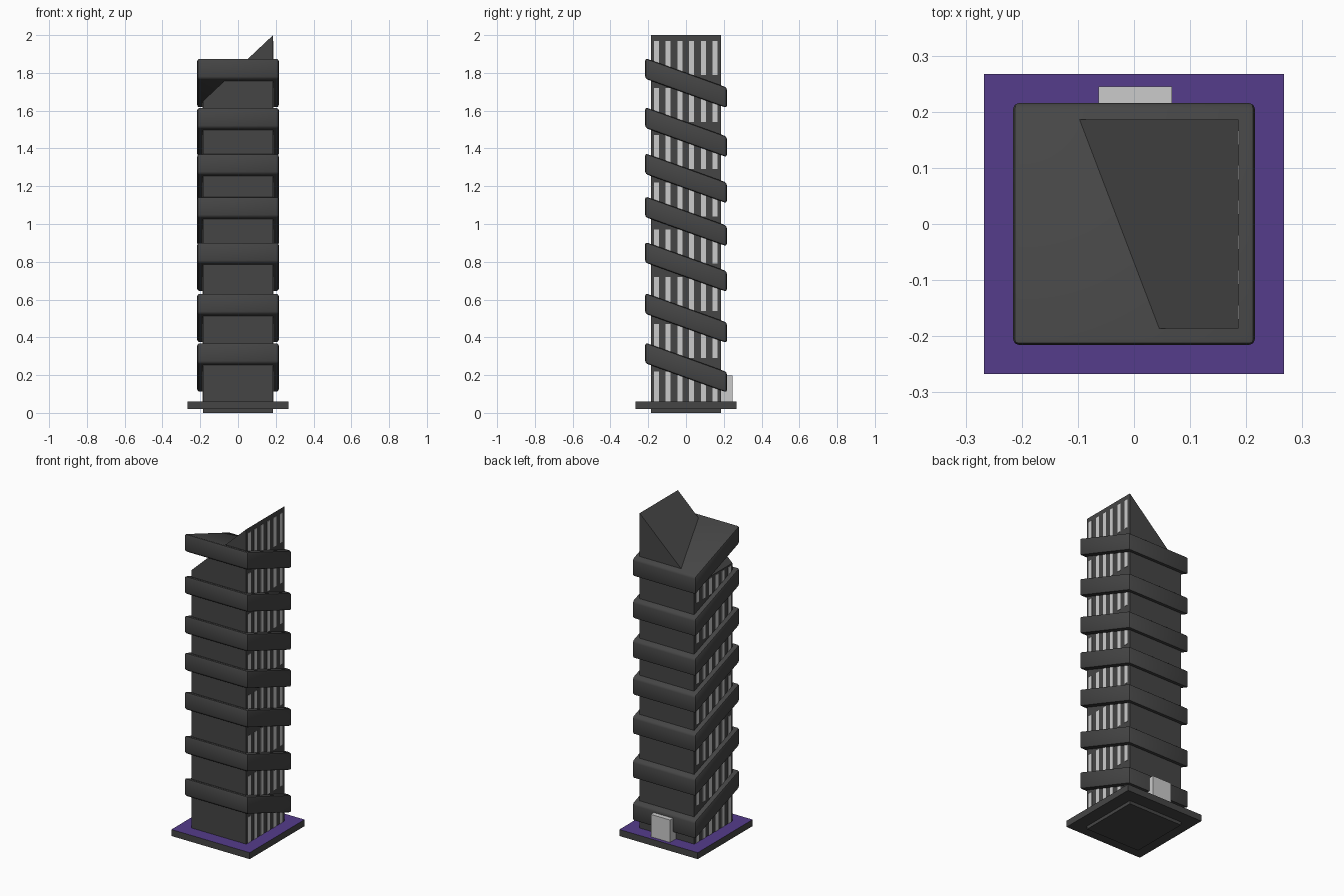
import bpy, bmesh

if "Cube" in bpy.data.objects:
    bpy.data.objects.remove(bpy.data.objects["Cube"])

def material(name, rgb):
    m = bpy.data.materials.new(name)
    m.diffuse_color = (*rgb, 1)
    m.use_nodes = True
    m.node_tree.nodes["Principled BSDF"].inputs["Base Color"].default_value = m.diffuse_color
    return m

dark = material("dark_grey", (0.06, 0.06, 0.06))
purple = material("purple", (0.09, 0.045, 0.26))

def add_box(bm, lo, hi):
    verts = bmesh.ops.create_cube(bm, size=1)["verts"]
    for v in verts:
        for i in range(3):
            v.co[i] = lo[i] if v.co[i] < 0 else hi[i]
    return verts

def finish(bm, name, *mats):
    me = bpy.data.meshes.new(name)
    bm.to_mesh(me)
    bm.free()
    for m in mats:
        me.materials.append(m)
    ob = bpy.data.objects.new(name, me)
    bpy.context.collection.objects.link(ob)
    return ob

W = 0.186          # half width of the tower
ROOF_LEFT = 1.65   # roof height on the left edge

# Tower shaft with a roof sloping down to the left
bm = bmesh.new()
for v in add_box(bm, (-W, -W, 0), (W, W, 2)):
    if v.co.z > 1 and v.co.x < 0:
        v.co.z = ROOF_LEFT
finish(bm, "tower", dark)

# Base slab, purple on its top face only
bm = bmesh.new()
add_box(bm, (-0.267, -0.267, 0.02), (0.267, 0.267, 0.06))
bm.normal_update()
for f in bm.faces:
    f.material_index = int(f.normal.z > 0.5)
finish(bm, "base_slab", dark, purple)

# Slanted slabs around the tower, high at the front and low at the back
for n, top in enumerate((0.372, 0.634, 0.905, 1.146, 1.374, 1.618, 1.878)):
    R = 0.216
    bm = bmesh.new()
    add_box(bm, (-R, -R, top - 0.109), (R, R, top))
    bmesh.ops.bevel(bm, geom=bm.edges[:], offset=0.012, segments=2,
                    profile=0.5, affect='EDGES')
    for v in bm.verts:
        v.co.z -= 0.155 * (v.co.y + R) / (2 * R)
    ob = finish(bm, f"slanted_band_{n + 1}", dark)
    bpy.ops.object.select_all(action='DESELECT')
    ob.select_set(True)
    bpy.context.view_layer.objects.active = ob
    bpy.ops.object.shade_smooth_by_angle(angle=0.7)

# Window strips on the right and left faces, eight storeys of six
for side, name in ((1, "right_windows"), (-1, "left_windows")):
    bm = bmesh.new()
    for storey in range(8):
        z0 = 0.04 + 0.25 * storey
        z1 = z0 + 0.18
        if side < 0:
            z1 = min(z1, ROOF_LEFT - 0.01)
        if z1 <= z0:
            continue
        for i in range(6):
            y = -0.157 + 0.0622 * i
            x0, x1 = sorted((side * (W - 0.004), side * (W + 0.002)))
            add_box(bm, (x0, y - 0.013, z0), (x1, y + 0.013, z1))
    finish(bm, name)

# Door block at the back
bm = bmesh.new()
add_box(bm, (-0.063, 0.18, 0.06), (0.068, 0.245, 0.198))
finish(bm, "door")
